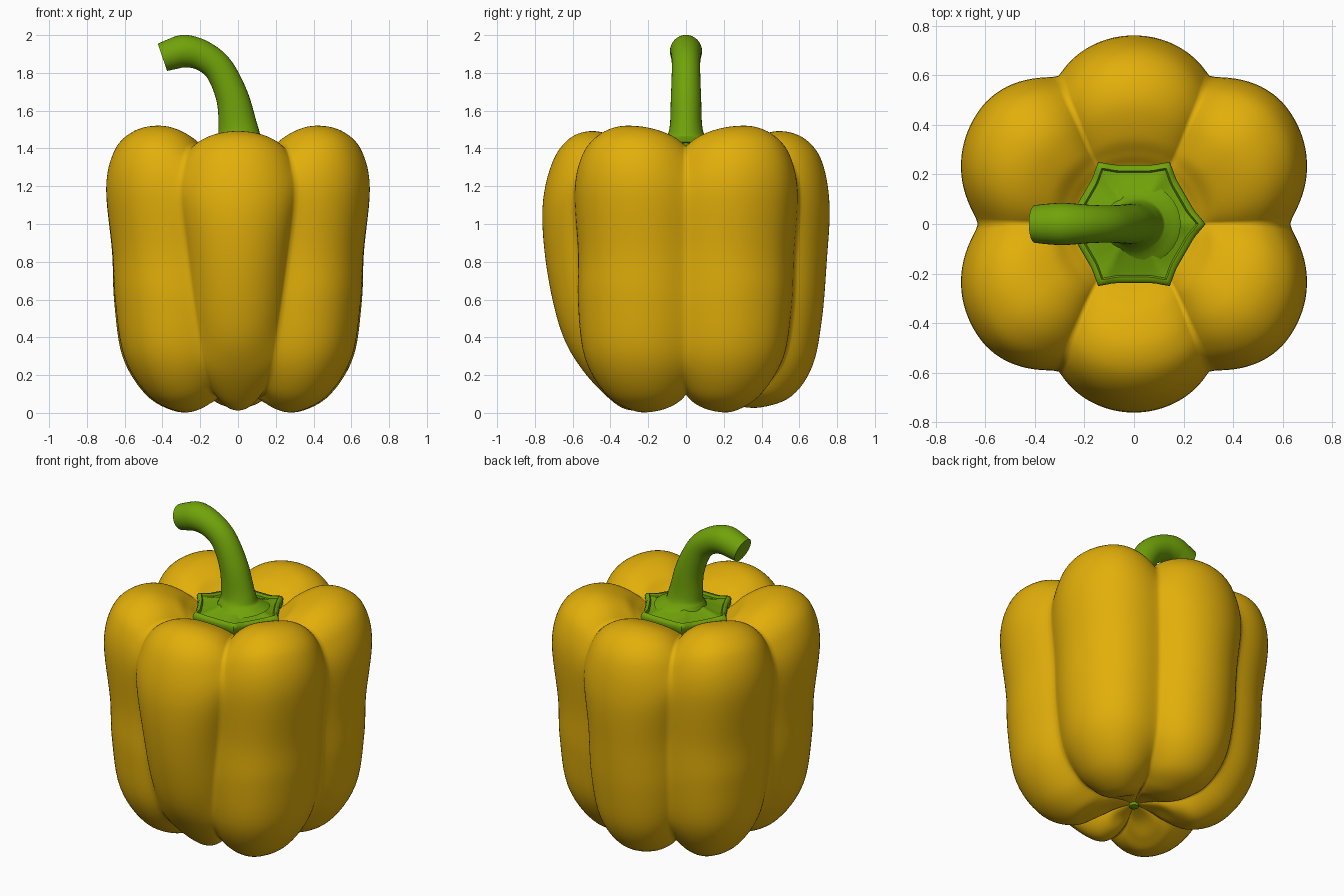
import bpy, bmesh, math

if "Cube" in bpy.data.objects:
    bpy.data.objects.remove(bpy.data.objects["Cube"])

def material(name, col):
    m = bpy.data.materials.new(name)
    m.diffuse_color = (*col, 1)
    m.use_nodes = True
    m.node_tree.nodes["Principled BSDF"].inputs["Base Color"].default_value = m.diffuse_color
    return m

YELLOW = material("pepper_yellow", (0.76, 0.428, 0.003))
GREEN = material("stem_green", (0.165, 0.365, 0.003))

def spline(pts, n):
    """Catmull-Rom samples through tuples, n per segment."""
    out = []
    for i in range(len(pts) - 1):
        p = [pts[max(i - 1, 0)], pts[i], pts[i + 1], pts[min(i + 2, len(pts) - 1)]]
        for k in range(n):
            t = k / n
            out.append(tuple(0.5 * (2 * b + (c - a) * t + (2 * a - 5 * b + 4 * c - d) * t * t
                                    + (3 * b - a - 3 * c + d) * t ** 3) for a, b, c, d in zip(*p)))
    return out + [pts[-1]]

def loft(name, rings, mat, angle=180):
    """Skin closed rings of points and cap both ends."""
    bm = bmesh.new()
    vs = [[bm.verts.new(p) for p in r] for r in rings]
    for a, b in zip(vs, vs[1:]):
        for i in range(len(a)):
            j = (i + 1) % len(a)
            bm.faces.new((a[i], a[j], b[j], b[i]))
    bm.faces.new(vs[0][::-1])
    bm.faces.new(vs[-1])
    bmesh.ops.recalc_face_normals(bm, faces=bm.faces)
    me = bpy.data.meshes.new(name)
    bm.to_mesh(me)
    bm.free()
    me.materials.append(mat)
    ob = bpy.data.objects.new(name, me)
    bpy.context.collection.objects.link(ob)
    bpy.context.view_layer.objects.active = ob
    ob.select_set(True)
    bpy.ops.object.shade_smooth_by_angle(angle=math.radians(angle))
    ob.select_set(False)
    return ob

# Profiles (radius, z) from bottom centre to top centre
side = [(.01, .12), (.14, .09), (.26, .03), (.38, .005), (.55, .09), (.685, .3), (.73, .6), (.74, .85),
        (.775, 1.2), (.73, 1.4), (.63, 1.495), (.5, 1.52), (.36, 1.475), (.28, 1.41), (.2, 1.36), (.01, 1.34)]
front = [(.01, .12), (.12, .09), (.2, .03), (.30, .015), (.40, .07), (.55, .23), (.66, .43), (.735, .75),
         (.76, 1.08), (.71, 1.32), (.62, 1.45), (.5, 1.492), (.36, 1.46), (.28, 1.41), (.2, 1.36), (.01, 1.34)]
back = [(.01, .12), (.14, .09), (.26, .04), (.4, .03), (.56, .09), (.67, .25), (.72, .5), (.745, .8),
        (.76, 1.1), (.72, 1.33), (.63, 1.45), (.5, 1.492), (.36, 1.46), (.28, 1.41), (.2, 1.36), (.01, 1.34)]
groove = [(.01, .12), (.1, .115), (.2, .1), (.3, .10), (.42, .14), (.54, .29), (.59, .55), (.605, .85),
          (.63, 1.15), (.59, 1.31), (.52, 1.39), (.43, 1.412), (.33, 1.395), (.27, 1.37), (.2, 1.345), (.01, 1.335)]
# Half angles of the front and back lobes along the same profile
front_half = [30, 29, 27, 23, 20, 20, 22, 25, 27, 27, 28, 29, 31, 32, 32, 32]
back_half = [30, 30, 29, 28, 27, 26, 26, 26, 27, 27, 28, 29, 31, 32, 32, 32]
groove = [g + h for g, h in zip(groove, zip(front_half, back_half))]
N = 6
S, F, B, G = (spline(p, N) for p in (side, front, back, groove))

# Six-lobed fruit: blend from groove to ridge across each lobe
K, PER = 0.91, 32
floor_ = math.sqrt(1 - K * K)
peaks = [.59, .5, .41, .59, .5, .41]       # where each ridge lies in its lobe
power = [1.65, 1.3, 1.65, 1.65, 1.3, 1.65]  # higher opens the grooves
rings = []
for s, f, b, (gr0, gz, hf, hb) in zip(S, F, B, G):
    edges = [0, 90 - hb, 90 + hb, 180, 270 - hf, 270 + hf, 360]
    ridges = [s, b, s, s, f, s]
    fade = min(1, max(0, (1.25 - gz) / 0.95))
    wide = [0, 1, 1, 0, 1 - .6 * fade, 1 - .6 * fade, 0]   # extra groove radius
    ring = []
    for k in range(6):
        for i in range(PER):
            t = i / PER
            pk = peaks[k]
            u = (t - pk) / (pk if t < pk else 1 - pk)
            wz = (math.sqrt(1 - (K * u) ** 2) - floor_) / (1 - floor_)
            wz = max(0, wz)
            wr = wz ** power[k]
            e = wide[k] + (wide[k + 1] - wide[k]) * t
            gr = gr0 * (1 + .065 * e)
            r = gr + (ridges[k][0] - gr) * wr
            z = gz + (ridges[k][1] - gz) * wz ** 1.15
            a = math.radians(edges[k] + (edges[k + 1] - edges[k]) * t)
            ring.append((r * math.cos(a), r * math.sin(a), z))
    rings.append(ring)
loft("pepper_body", rings, YELLOW)

# Hexagonal calyx with a raised rim, corners sitting in the grooves
rings = []
for sc, z, corner in [(.2, 1.47, 0), (.5, 1.437, 0), (.8, 1.412, .005), (.87, 1.408, .01), (.9, 1.422, .01),
                      (.97, 1.42, .01), (1, 1.405, .005), (.99, 1.375, 0), (.85, 1.345, 0)]:
    ring = []
    for i in range(72):
        a = math.radians(i * 5)
        d = (i * 5 + 30) % 60 - 30           # angle from nearest corner
        tip = max(0, 1 - abs(d) / 12)
        r = sc * (.238 / math.cos(math.radians(30 - abs(d))) + .014 * tip)
        ring.append((r * math.cos(a), r * math.sin(a), z + corner * tip))
    rings.append(ring)
loft("calyx", rings, GREEN, 60)

# Curved stem: (x, z, radius in the bend plane, radius in y)
path = spline([(.01, 1.41, .18, .17), (.005, 1.45, .125, .115), (0, 1.51, .104, .087), (-.03, 1.67, .086, .08),
               (-.1, 1.82, .078, .075), (-.19, 1.892, .08, .078), (-.28, 1.915, .086, .085),
               (-.345, 1.9, .082, .082), (-.4, 1.882, .076, .076)], 6)
rings = []
for i, (x, z, r, ry) in enumerate(path):
    p, q = path[max(i - 1, 0)], path[min(i + 1, len(path) - 1)]
    tx, tz = q[0] - p[0], q[1] - p[1]
    L = math.hypot(tx, tz)
    nx, nz = tz / L, -tx / L
    rings.append([(x + nx * r * math.cos(a), ry * math.sin(a), z + nz * r * math.cos(a))
                  for a in (math.tau * j / 32 for j in range(32))])
# slightly hollow cut end
c = (-.39, 0, 1.88)
rings.append([tuple(m + (v - m) * .75 for v, m in zip(pt, c)) for pt in rings[-1]])
loft("stem", rings, GREEN, 45)

# Small blossom scar in the bottom pit
loft("blossom_scar", [[(r * math.cos(math.tau * j / 16), r * math.sin(math.tau * j / 16), z) for j in range(16)]
                      for r, z in ((.012, .095), (.028, .1), (.028, .13))], GREEN, 45)
